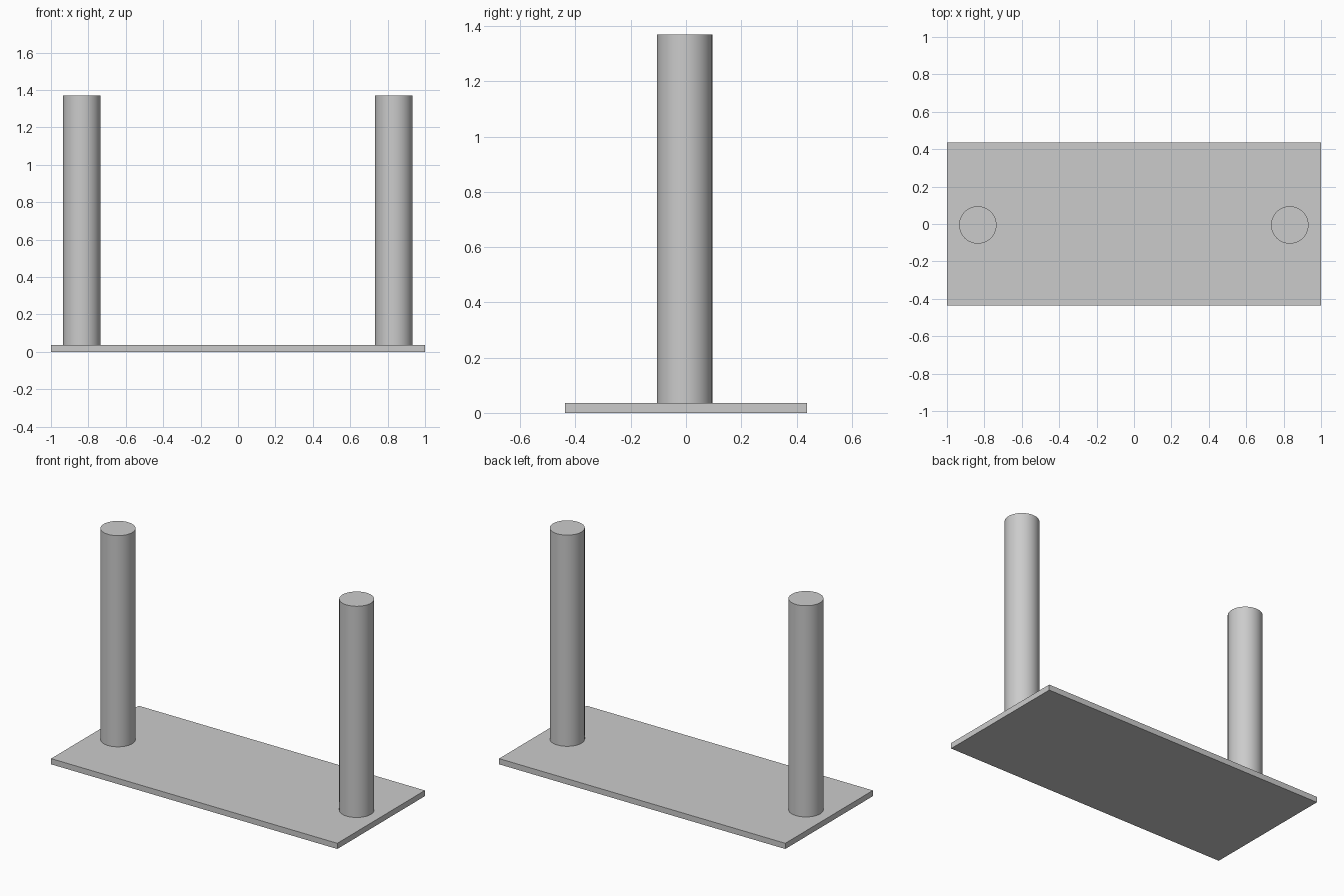
import bpy

if "Cube" in bpy.data.objects:
    bpy.data.objects.remove(bpy.data.objects["Cube"], do_unlink=True)

PLATE_TOP = 0.036
HEIGHT = 1.37

# Single plain grey
grey = bpy.data.materials.new("plain_grey")
grey.use_nodes = True
colour = (0.6, 0.6, 0.6, 1.0)
grey.diffuse_color = colour
grey.node_tree.nodes["Principled BSDF"].inputs["Base Color"].default_value = colour

# Thin rectangular base
bpy.ops.mesh.primitive_cube_add(size=1, location=(0, 0, PLATE_TOP / 2))
base = bpy.context.object
base.name = "base_plate"
base.scale = (2.0, 0.874, PLATE_TOP)
bpy.ops.object.transform_apply(location=False, rotation=False, scale=True)
base.data.materials.append(grey)


# Round upright post standing on the base
def add_post(name, x):
    bpy.ops.mesh.primitive_cylinder_add(
        vertices=64, radius=0.1, depth=HEIGHT - PLATE_TOP,
        location=(x, -0.005, (HEIGHT + PLATE_TOP) / 2))
    post = bpy.context.object
    post.name = name
    post.data.materials.append(grey)
    bpy.ops.object.shade_smooth_by_angle()


add_post("right_post", -0.835)
add_post("left_post", 0.833)
